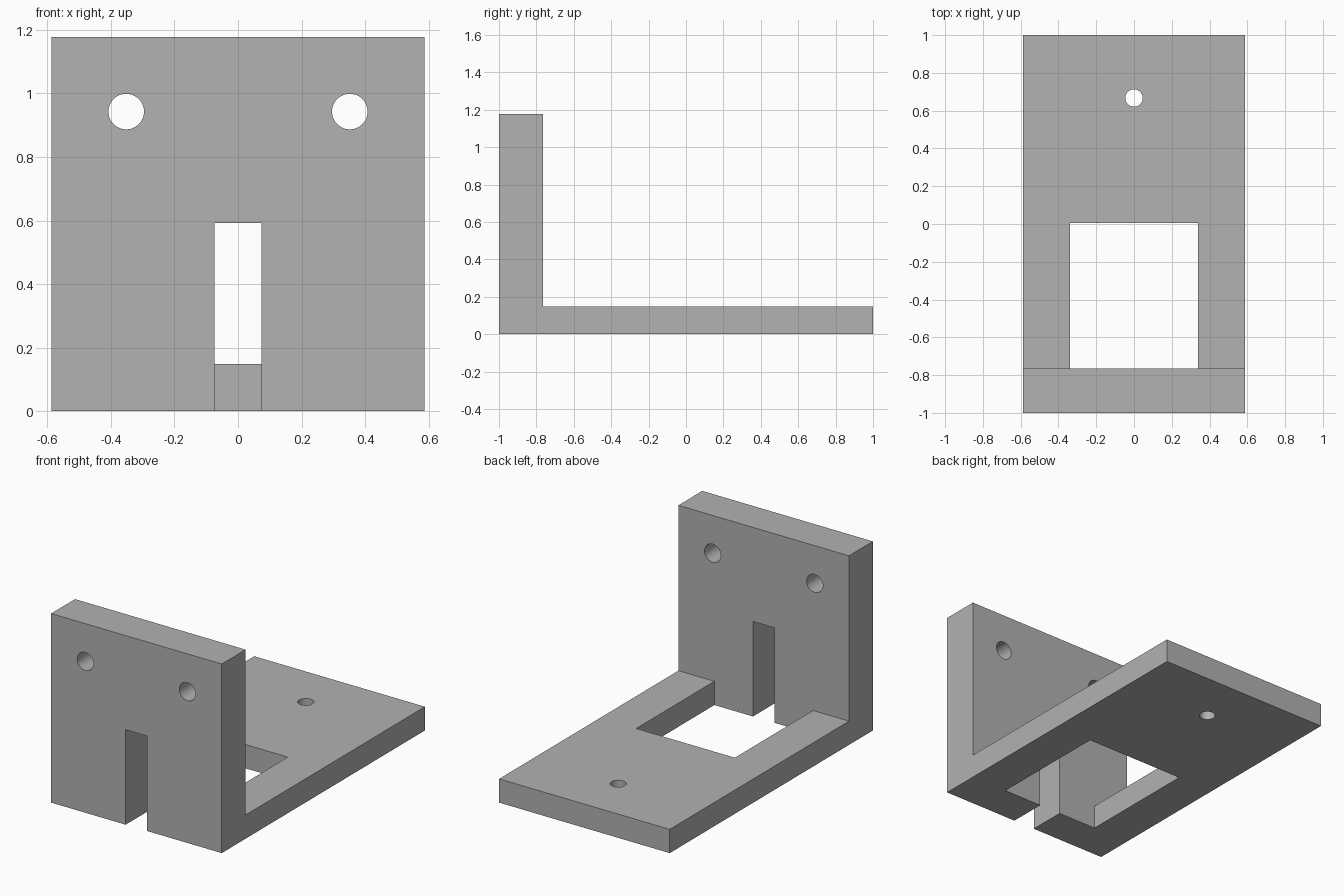
import bpy
import bmesh
import math
from mathutils import Matrix, Vector

cube = bpy.data.objects.get("Cube")
if cube:
    bpy.data.objects.remove(cube, do_unlink=True)

HALF_W = 0.588      # half width of the bracket
WALL_Y = -0.765     # inner face of the upright wall
WALL_H = 1.178
BASE_H = 0.148

grey = bpy.data.materials.new("plain grey")
grey.use_nodes = True
colour = (0.445, 0.445, 0.445, 1)
grey.diffuse_color = colour
grey.node_tree.nodes["Principled BSDF"].inputs["Base Color"].default_value = colour


def to_object(name, bm):
    bmesh.ops.recalc_face_normals(bm, faces=bm.faces)
    mesh = bpy.data.meshes.new(name)
    bm.to_mesh(mesh)
    bm.free()
    mesh.materials.append(grey)
    obj = bpy.data.objects.new(name, mesh)
    bpy.context.collection.objects.link(obj)
    return obj


def prism(name, profile, x0, x1):
    """Extrude a (y, z) profile along x."""
    bm = bmesh.new()
    face = bm.faces.new([bm.verts.new((x0, y, z)) for y, z in profile])
    new = bmesh.ops.extrude_face_region(bm, geom=[face])["geom"]
    verts = [v for v in new if isinstance(v, bmesh.types.BMVert)]
    bmesh.ops.translate(bm, verts=verts, vec=(x1 - x0, 0, 0))
    return to_object(name, bm)


def box(name, x0, x1, y0, y1, z0, z1):
    return prism(name, [(y0, z0), (y1, z0), (y1, z1), (y0, z1)], x0, x1)


def cylinder(name, centre, radius, depth, rotation=Matrix()):
    bm = bmesh.new()
    bmesh.ops.create_cone(bm, cap_ends=True, segments=48, radius1=radius,
                          radius2=radius, depth=depth,
                          matrix=Matrix.Translation(Vector(centre)) @ rotation)
    return to_object(name, bm)


# L-shaped body
bracket = prism("angle_bracket", [(-1, 0), (1, 0), (1, BASE_H), (WALL_Y, BASE_H),
                                  (WALL_Y, WALL_H), (-1, WALL_H)], -HALF_W, HALF_W)

# Base window, wall slot, and the three round holes
along_y = Matrix.Rotation(math.pi / 2, 4, "X")
cutters = [
    box("window_cutter", -0.34, 0.34, WALL_Y, 0.005, -0.1, BASE_H + 0.1),
    box("slot_cutter", -0.074, 0.074, -1.1, WALL_Y + 0.1, -0.2, 0.592),
    cylinder("base_hole_cutter", (0, 0.667, BASE_H / 2), 0.046, 0.5),
]
for side in (-1, 1):
    cutters.append(cylinder("wall_hole_cutter", (side * 0.352, -0.88, 0.943),
                            0.056, 0.6, along_y))

bpy.ops.object.select_all(action="DESELECT")
bpy.context.view_layer.objects.active = bracket
bracket.select_set(True)
for cutter in cutters:
    cutter.hide_render = True
    mod = bracket.modifiers.new(cutter.name, "BOOLEAN")
    mod.operation = "DIFFERENCE"
    mod.solver = "EXACT"
    mod.object = cutter
    bpy.ops.object.modifier_apply(modifier=mod.name)
    bpy.data.objects.remove(cutter, do_unlink=True)

bpy.ops.object.shade_smooth_by_angle(angle=math.radians(30))
